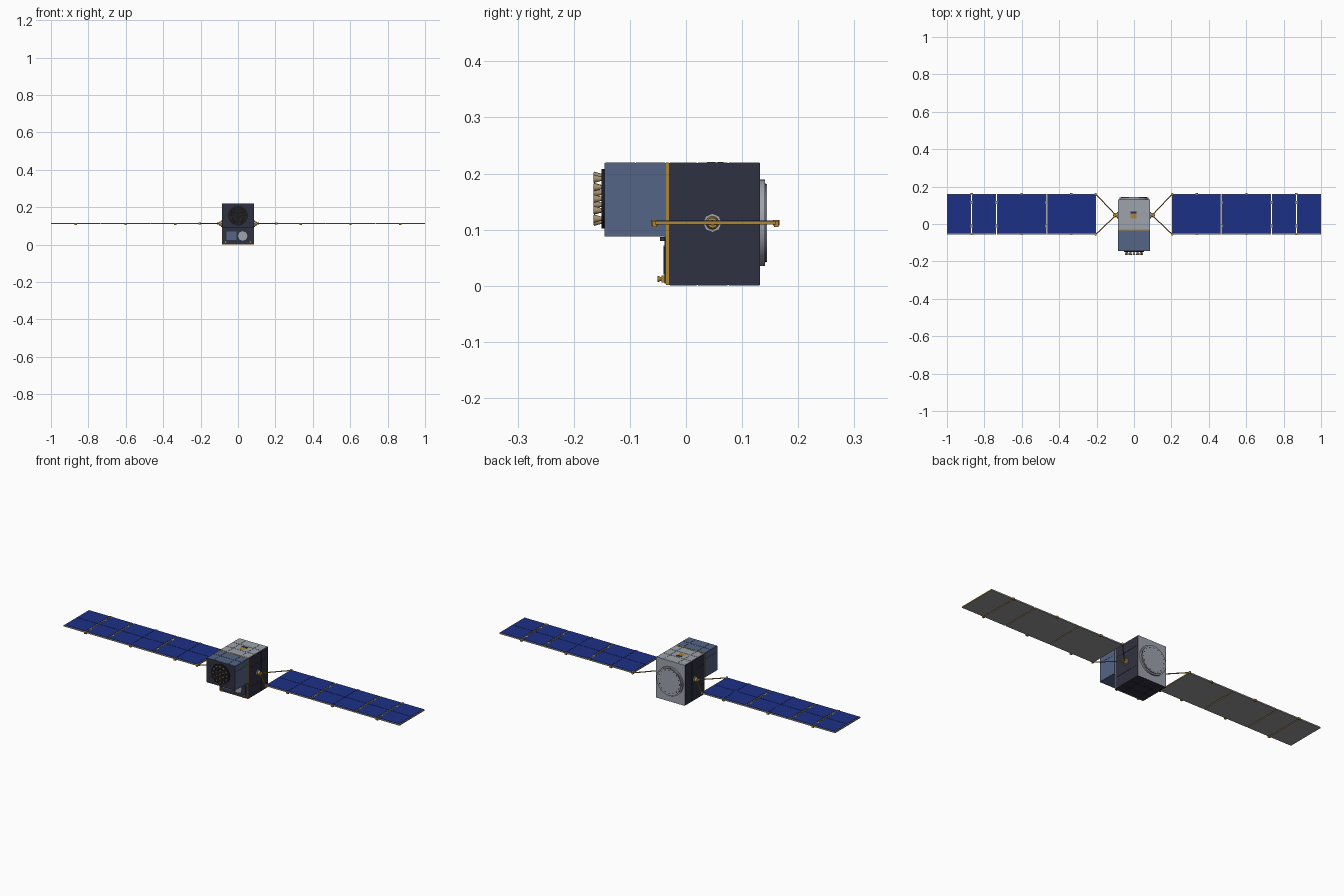
import bpy, bmesh, math
from mathutils import Vector

cube = bpy.data.objects.get("Cube")
if cube:
    bpy.data.objects.remove(cube, do_unlink=True)


def material(name, r, g, b, rough=0.6):
    m = bpy.data.materials.new(name)
    m.use_nodes = True
    m.diffuse_color = (r, g, b, 1)
    node = m.node_tree.nodes["Principled BSDF"]
    node.inputs["Base Color"].default_value = (r, g, b, 1)
    node.inputs["Roughness"].default_value = rough
    return m


CHARCOAL = material("charcoal blanket", .03, .031, .052)
STEEL = material("steel blue panel", .09, .13, .24)
GREY = material("light grey panel", .34, .36, .41)
GOLD = material("gold foil", .42, .24, .04)
BLUE = material("solar cell blue", .012, .03, .24)
BACK = material("solar panel back grey", .31, .315, .33)
SEAM = material("dark seam", .012, .012, .018)
FRAME = material("panel edge grey", .45, .45, .44)
TAN = material("tan horn", .42, .31, .18)


def finish(name, bm, mats, rule=None, smooth=False):
    bmesh.ops.recalc_face_normals(bm, faces=bm.faces)
    for f in bm.faces:
        f.material_index = rule(f) if rule else 0
        f.smooth = smooth and len(f.verts) == 4
    mesh = bpy.data.meshes.new(name)
    bm.to_mesh(mesh)
    bm.free()
    for m in mats:
        mesh.materials.append(m)
    ob = bpy.data.objects.new(name, mesh)
    bpy.context.collection.objects.link(ob)


def add_box(bm, x0, x1, y0, y1, z0, z1):
    vs = bmesh.ops.create_cube(bm, size=1)["verts"]
    for v in vs:
        v.co = Vector(((x0 + x1) / 2 + v.co.x * (x1 - x0),
                       (y0 + y1) / 2 + v.co.y * (y1 - y0),
                       (z0 + z1) / 2 + v.co.z * (z1 - z0)))


def boxes(name, mats, dims, rule=None):
    bm = bmesh.new()
    for d in dims:
        add_box(bm, *d)
    finish(name, bm, mats, rule)


def add_rod(bm, a, b, r0, r1, sides):
    a, b = Vector(a), Vector(b)
    d = b - a
    vs = bmesh.ops.create_cone(bm, cap_ends=True, segments=sides, radius1=r0,
                               radius2=r1, depth=d.length)["verts"]
    q = Vector((0, 0, 1)).rotation_difference(d.normalized())
    for v in vs:
        v.co = q @ v.co + (a + b) / 2


def rods(name, mats, items, smooth=True):
    bm = bmesh.new()
    for it in items:
        add_rod(bm, *it)
    finish(name, bm, mats, smooth=smooth)


W, TOP, MID = .085, .2185, .112
HUB_Y = .047
GAP, LIFT = .0012, .001


def tile_spans(edges):
    return [(a + GAP, b - GAP) for a, b in zip(edges, edges[1:])]


# Main body: grey roof and back, dark blanket elsewhere
boxes("main_body", [CHARCOAL, GREY], [(-W, W, -.03, .132, .001, TOP)],
      lambda f: int(f.normal.z > .5 or f.normal.y > .5))

# Gold band and the payload module in front of it
boxes("gold_band", [GOLD], [(-W, W, -.036, -.03, .001, TOP + LIFT)])
boxes("payload_module", [STEEL, CHARCOAL], [(-W, W, -.145, -.036, .088, TOP)],
      lambda f: int(f.normal.y < -.5))
boxes("lower_front_panel", [CHARCOAL], [(-W + .002, W - .002, -.038, -.036, .004, .088)])

# Raised tiles on the roof and the underside
COLS = tile_spans((-W, -.042, .042, W))
ROWS = tile_spans((-.03, .02, .075, .132))
boxes("roof_tiles", [GREY], [(*c, *r, TOP, TOP + LIFT) for c in COLS for r in ROWS])
boxes("module_roof_tiles", [STEEL],
      [(*c, *r, TOP, TOP + LIFT) for c in COLS for r in tile_spans((-.145, -.09, -.036))])
boxes("underside_tiles", [CHARCOAL], [(*c, *r, 0, .001) for c in COLS for r in ROWS])

# Raised tiles on the sides
bus_side, module_side = [], []
for s in (-1, 1):
    xs = sorted((s * W, s * (W + LIFT)))
    bus_side += [(*xs, *r, *h) for r in ROWS for h in tile_spans((.001, .06, .165, TOP))]
    module_side += [(*xs, *r, *h) for r in tile_spans((-.145, -.09, -.036))
                    for h in tile_spans((.088, .188, TOP))]
boxes("side_tiles", [CHARCOAL], bus_side)
boxes("module_side_tiles", [STEEL], module_side)

# Round launch adapter on the back, with bolts round its rim
rods("adapter_plate", [GREY], [((0, .132, MID), (0, .141, MID), .077, .077, 48)])
rods("adapter_groove", [SEAM], [((0, .141, MID), (0, .1415, MID), .071, .071, 48)])
rods("adapter_face", [GREY], [((0, .141, MID), (0, .144, MID), .0695, .0695, 48)])
bolts = []
for i in range(16):
    a = math.tau * i / 16
    x, z = .062 * math.cos(a), MID + .062 * math.sin(a)
    bolts.append(((x, .144, z), (x, .1448, z), .0025, .0025, 8))
rods("adapter_bolts", [SEAM], bolts)

# Round plate with rings of flared horns on the front
FZ = .155
rods("horn_plate", [SEAM], [((0, -.145, FZ), (0, -.151, FZ), .053, .053, 40)])
horns, mouths = [], []
for ring, count in ((0, 1), (.021, 6), (.041, 12)):
    for i in range(count):
        a = math.tau * i / count + math.pi / 2
        x, z = ring * math.cos(a), FZ + ring * math.sin(a)
        horns.append(((x, -.15, z), (x, -.164, z), .0035, .0075, 12))
        mouths.append(((x, -.164, z), (x, -.1645, z), .0062, .0062, 12))
rods("feed_horns", [TAN], horns)
rods("horn_mouths", [SEAM], mouths)

# Instruments on the lower front
boxes("radiator_plate", [STEEL], [(-.061, -.008, -.04, -.038, .024, .069)])
rods("round_sensor", [GREY], [((.025, -.038, .046), (.025, -.04, .046), .026, .026, 8)], smooth=False)
boxes("sensor_block", [CHARCOAL], [(.056, .074, -.04, -.038, .024, .069)])
boxes("front_brackets", [GOLD],
      [(s * .066 - .005, s * .066 + .005, -.044, -.036, .006, .018) for s in (-1, 1)])
rods("front_thrusters", [GOLD],
     [((s * .066, -.044, .012), (s * .066, -.051, .012), .003, .006, 12) for s in (-1, 1)])
boxes("upper_sensor_bar", [CHARCOAL], [(-.03, .03, -.046, -.036, .08, .087)])

# Roof antenna
boxes("roof_antenna_base", [GOLD], [(-.018, .014, .03, .066, TOP, TOP + .0014)])
boxes("roof_antenna_cap", [CHARCOAL], [(-.018, .014, .056, .067, TOP, TOP + .0022)])
rods("roof_antenna_stud", [GOLD], [((0, .045, TOP), (0, .045, TOP + .0022), .008, .008, 12)])

# Solar wings, mirrored left and right
Y0, Y1, H = -.055, .16, .003
YM = (Y0 + Y1) / 2
EDGES = (.203, .469, .735, .868, 1.0)
for s, label in ((1, "left"), (-1, "right")):
    def span(a, b):
        return tuple(sorted((s * a, s * b)))

    panels, beds, cells, joints = [], [], [], []
    for i, (a, b) in enumerate(zip(EDGES, EDGES[1:])):
        a, b = a + (.0025 if i else 0), b - (.0025 if i < 3 else 0)
        panels.append((*span(a, b), Y0, Y1, MID - H, MID + H))
        inner = (a + .003, b - .003)
        beds.append((*span(*inner), Y0 + .003, Y1 - .003, MID + H, MID + H + .0004))
        cuts = (inner[0], (a + b) / 2, inner[1]) if b - a > .2 else inner
        cells += [(*span(*c), *r, MID + H, MID + H + .0014)
                  for c in tile_spans(cuts) for r in tile_spans((Y0 + .003, YM, Y1 - .003))]
        if i:
            joints += [(*span(a - .006, a + .001), y - .008, y + .008, MID - .002, MID + .002)
                       for y in (Y0 + .045, Y1 - .045)]
    # Panels: grey rims, grey backs and gold end faces
    boxes(label + "_wing_panels", [FRAME, BACK, GOLD], panels,
          lambda f: 1 if f.normal.z < -.5 else 2 if abs(f.normal.x) > .5 else 0)
    boxes(label + "_wing_beds", [BLUE], beds)
    boxes(label + "_wing_cells", [BLUE], cells)
    boxes(label + "_wing_joints", [BACK], joints)
    boxes(label + "_edge_hinges", [GOLD],
          [(*span(x - .006, x + .006), y - .004, y + .004, MID - .007, MID + .003)
           for x in (.335, .602, .868) for y in (Y0 - .001, Y1 + .001)])

    # Drive hub on the body side
    rods(label + "_hub_flange", [GREY],
         [((s * W, HUB_Y, MID), (s * (W + .006), HUB_Y, MID), .017, .017, 8)], smooth=False)
    rods(label + "_hub_drive", [GOLD],
         [((s * .09, HUB_Y, MID), (s * .102, HUB_Y, MID), .012, .009, 16),
          ((s * .1, HUB_Y, MID), (s * .112, HUB_Y, MID), .005, .005, 12)])
    boxes(label + "_hub_crossbar", [GOLD],
          [(*span(.1, .109), HUB_Y - .012, HUB_Y + .012, MID - .004, MID + .004)])

    # V-shaped yoke holding the wing
    ends = (Y0 - .001, Y1 + .001)
    rods(label + "_yoke", [GOLD],
         [((s * .105, HUB_Y + .008 * (1 if y > 0 else -1), MID), (s * .205, y, MID), .0028, .0028, 8)
          for y in ends])
    rods(label + "_yoke_ends", [GOLD],
         [((s * .205, y, MID - .005), (s * .205, y, MID + .005), .006, .006, 12) for y in ends])
